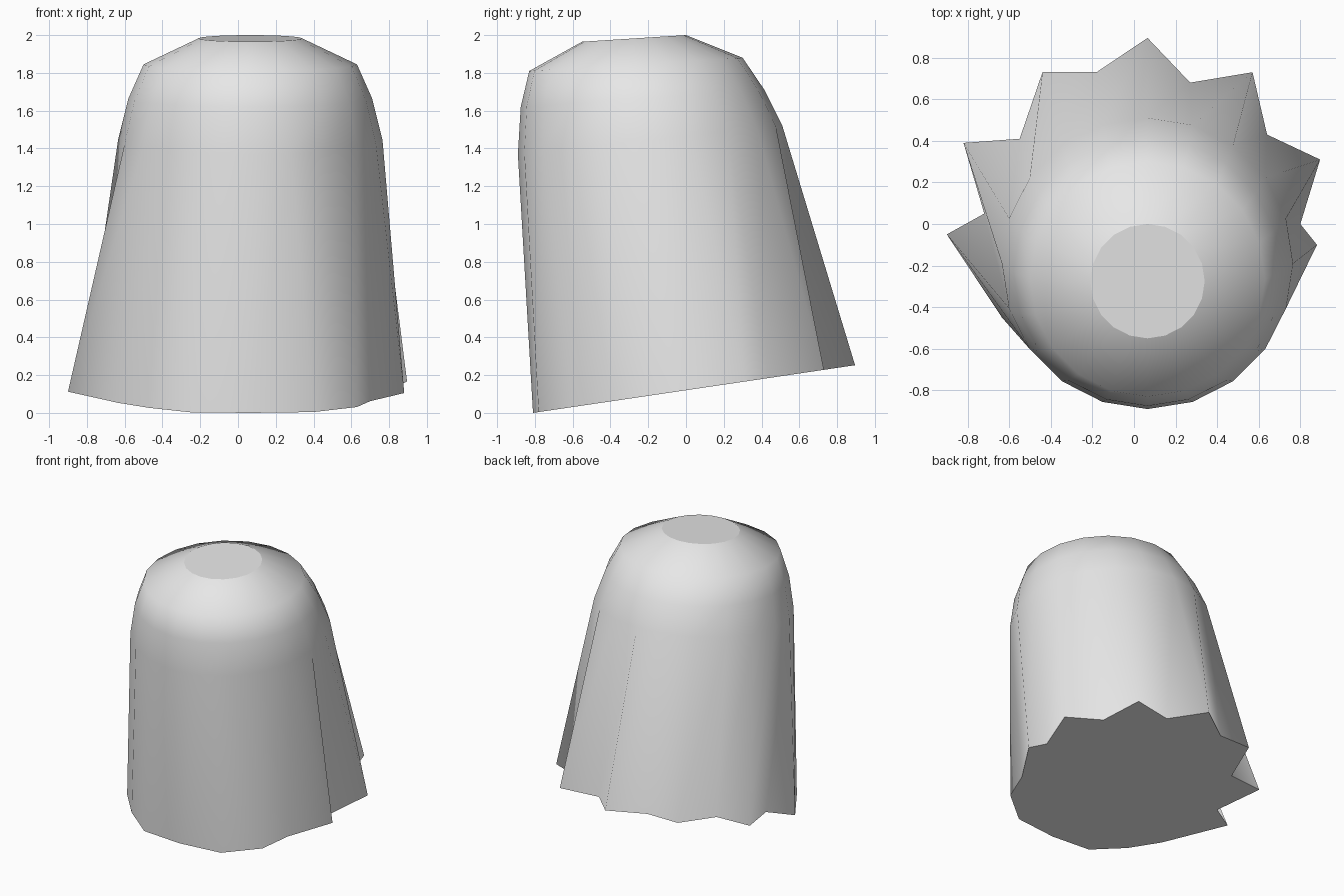
import bpy, bmesh, math

old = bpy.data.objects.get("Cube")
if old:
    bpy.data.objects.remove(old, do_unlink=True)

SIDES = 20
CENTRE_X = 0.065

# Single plain grey material
grey = bpy.data.materials.new("plain_grey")
grey.use_nodes = True
grey.diffuse_color = (0.8, 0.8, 0.8, 1)
grey.node_tree.nodes["Principled BSDF"].inputs["Base Color"].default_value = (0.8, 0.8, 0.8, 1)

# Tilted dome rings: centre y, radius, height at the front, height at the back
DOME = [
    (-0.19, 0.70, 1.37, 1.52),
    (-0.23, 0.645, 1.62, 1.71),
    (-0.265, 0.565, 1.81, 1.88),
    (-0.275, 0.275, 1.965, 2.0),
]

# Ragged hem outline, counter-clockwise from the front
HEM = [
    (0.065, -0.81), (0.40, -0.78), (0.63, -0.60), (0.70, -0.39), (0.88, -0.10),
    (0.80, 0.00), (0.895, 0.31), (0.64, 0.43), (0.57, 0.73), (0.27, 0.68),
    (0.065, 0.895), (-0.18, 0.73), (-0.44, 0.73), (-0.55, 0.41), (-0.82, 0.39),
    (-0.72, 0.05), (-0.90, -0.05), (-0.635, -0.45), (-0.47, -0.63), (-0.25, -0.79),
]


def dome_ring(cy, r, z_front, z_back):
    """Points of one circular ring whose height rises towards the back."""
    points = []
    for k in range(SIDES):
        a = -math.pi / 2 + 2 * math.pi * k / SIDES
        t = (1 + math.sin(a)) / 2
        points.append((CENTRE_X + r * math.cos(a), cy + r * math.sin(a),
                       z_front + (z_back - z_front) * t))
    return points


# Draped body: hem ring lofted up to the dome rings
bm = bmesh.new()
hem = [(x, y, 0.148 * (y + 0.81)) for x, y in HEM]
rings = [[bm.verts.new(p) for p in ring]
         for ring in [hem] + [dome_ring(*row) for row in DOME]]
for low, high in zip(rings, rings[1:]):
    for k in range(SIDES):
        n = (k + 1) % SIDES
        bm.faces.new((low[k], low[n], high[n], high[k])).smooth = True

# Flat crown and flat underside
bm.faces.new(rings[-1]).smooth = False
bm.faces.new(rings[0][::-1]).smooth = False
for ring in (rings[0], rings[-1]):
    for k in range(SIDES):
        bm.edges.get((ring[k], ring[(k + 1) % SIDES])).smooth = False

mesh = bpy.data.meshes.new("draped_body")
bm.to_mesh(mesh)
bm.free()
mesh.materials.append(grey)
body = bpy.data.objects.new("draped_body", mesh)
bpy.context.collection.objects.link(body)
